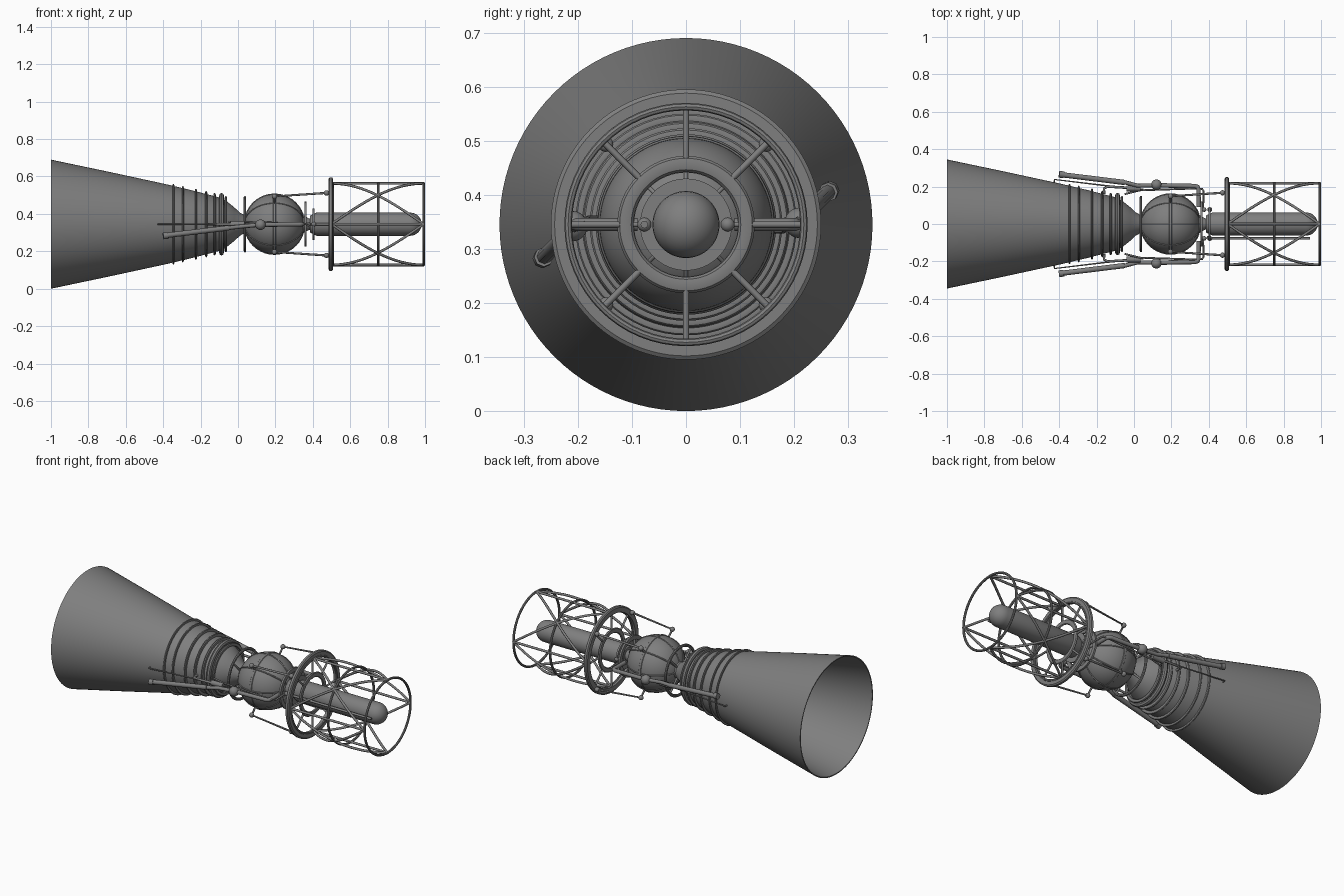
import bpy, bmesh
from math import sin, cos, pi, radians

if "Cube" in bpy.data.objects:
    bpy.data.objects.remove(bpy.data.objects["Cube"])

CZ = 0.345  # height of the long axis

# Dark grey metal for everything
METAL = bpy.data.materials.new('dark_metal')
METAL.diffuse_color = (.21, .21, .21, 1)
METAL.use_nodes = True
METAL.node_tree.nodes["Principled BSDF"].inputs["Base Color"].default_value = METAL.diffuse_color


def finish(ob, angle=35):
    ob.data.materials.clear()
    ob.data.materials.append(METAL)
    bpy.ops.object.select_all(action='DESELECT')
    ob.select_set(True)
    bpy.context.view_layer.objects.active = ob
    bpy.ops.object.shade_smooth_by_angle(angle=radians(angle))
    return ob


def lathe(name, profile, n=64, closed=False):
    """Spin (x, radius) points round the long axis."""
    bm = bmesh.new()
    rings = []
    for x, r in profile:
        if r < 1e-5:
            rings.append([bm.verts.new((x, 0, CZ))] * n)
        else:
            rings.append([bm.verts.new((x, r * cos(2 * pi * i / n), CZ + r * sin(2 * pi * i / n)))
                          for i in range(n)])
    pairs = list(zip(rings, rings[1:]))
    if closed:
        pairs.append((rings[-1], rings[0]))
    for a, b in pairs:
        for i in range(n):
            j = (i + 1) % n
            vs = list(dict.fromkeys([a[i], a[j], b[j], b[i]]))
            if len(vs) > 2:
                bm.faces.new(vs)
    bmesh.ops.recalc_face_normals(bm, faces=bm.faces)
    me = bpy.data.meshes.new(name)
    bm.to_mesh(me)
    bm.free()
    ob = bpy.data.objects.new(name, me)
    bpy.context.collection.objects.link(ob)
    return finish(ob)


def hoop(name, x, r, w, h):
    """Round-section ring: half width w along x, half height h radially."""
    return lathe(name, [(x + w * cos(k * pi / 4), r + h * sin(k * pi / 4)) for k in range(8)], closed=True)


def tubes(name, paths, radius):
    """Round tubes along one or more paths, measured from the long axis."""
    cu = bpy.data.curves.new(name, 'CURVE')
    cu.dimensions = '3D'
    cu.bevel_depth = radius
    cu.bevel_resolution = 2
    cu.use_fill_caps = True
    for path in paths:
        sp = cu.splines.new('POLY')
        sp.points.add(len(path) - 1)
        for p, (x, y, z) in zip(sp.points, path):
            p.co = (x, y, z + CZ, 1)
    ob = bpy.data.objects.new(name, cu)
    bpy.context.collection.objects.link(ob)
    bpy.ops.object.select_all(action='DESELECT')
    ob.select_set(True)
    bpy.context.view_layer.objects.active = ob
    bpy.ops.object.convert(target='MESH')
    return finish(bpy.context.object, 50)


def ball(name, p, r):
    bpy.ops.mesh.primitive_uv_sphere_add(segments=24, ring_count=12, radius=r,
                                         location=(p[0], p[1], p[2] + CZ))
    bpy.context.object.name = name
    return finish(bpy.context.object)


def polar(x, r, a):
    return (x, r * cos(a), r * sin(a))


def both(path):
    """Path plus its half-turn copy about the long axis."""
    return [path, [(x, -y, -z) for x, y, z in path]]


# Nozzle bell, open at the wide end
outer = [(-1, .345), (-.7, .282), (-.39, .215), (-.25, .182), (-.1, .143), (-.06, .122),
         (-.02, .09), (.01, .062), (.035, .048), (.06, .055)]
lathe('nozzle_bell', outer + [(x, r - .006) for x, r in reversed(outer)], 96, True)

# Stiffening rings on the bell
for i, (x, r, w, h) in enumerate([(-.345, .207, .005, .009), (-.295, .196, .005, .009),
                                  (-.225, .180, .006, .010), (-.17, .167, .006, .011),
                                  (-.125, .156, .007, .011), (-.088, .152, .013, .015),
                                  (-.065, .14, .007, .010)]):
    hoop(f'nozzle_ring_{i}', x, r, w, h)

# Throat ring with struts to the bell
hoop('throat_ring', .037, .142, .007, .009)
tubes('throat_struts', [[polar(.037, .142, k * pi / 2 + pi / 4), polar(.037, .045, k * pi / 2 + pi / 4)]
                        for k in range(4)], .006)

# Spherical tank, with raised bands
SX, SR = .195, .16
tank = [(SX - SR * cos(t * pi / 32), SR * sin(t * pi / 32)) for t in range(33)]
tank[-1] = (SX + SR, 0)
lathe('sphere_tank', tank, 64)
hoop('tank_girth_band', SX, SR, .008, .004)
tubes('tank_meridian_bands', [[polar(SX + SR * cos(t * pi / 20), SR * sin(t * pi / 20), k * pi / 4)
                               for t in range(2, 19)] for k in range(8)], .004)

# Neck and flanges between tank and core
lathe('neck', [(.33, 0), (.33, .06), (.355, .045), (.38, .03), (.41, .03), (.41, 0)], 48)
lathe('rear_flange', [(.355, .096), (.355, .12), (.366, .12), (.366, .096)], 64, True)
lathe('core_flange', [(.397, 0), (.397, .085), (.408, .085), (.408, 0)], 64)

# Core capsule with domed end
dome = [(.92 + .062 * sin(t * pi / 16), .062 * cos(t * pi / 16)) for t in range(9)]
dome[-1] = (.982, 0)
lathe('core_capsule', [(.385, 0), (.385, .045), (.42, .062)] + dome, 64)
tubes('core_side_pipe', [[(.39, -.07, 0), (.41, -.077, 0), (.94, -.077, 0)]], .007)
for n, s in (('front', -1), ('back', 1)):
    ball(f'core_valve_{n}', (.405, s * .077, 0), .013)
    ball(f'core_inlet_{n}', (.375, s * .077, 0), .012)

# Main mounting ring, inner ring and spokes
lathe('mount_ring', [(.485, .215), (.485, .243), (.49, .25), (.503, .25), (.508, .243), (.508, .215)], 96, True)
hoop('mount_inner_ring', .495, .112, .008, .015)
tubes('mount_spokes', [[polar(.495, .12, k * pi / 4), polar(.495, .22, k * pi / 4)] for k in range(8)], .006)

# Cage: hoops, long rails and crossed helical braces
for n, x in (('start', .505), ('middle', .75), ('end', .993)):
    hoop(f'cage_hoop_{n}', x, .218, .007, .007)
tubes('cage_rails', [[polar(.5, .218, k * pi / 2), polar(.995, .218, k * pi / 2)] for k in range(4)], .007)
tubes('cage_braces', [[polar(.5 + .493 * t / 16, .218, (k + abs(d - t / 16)) * pi / 2) for t in range(17)]
                      for k in range(4) for d in (0, 1)], .007)

# Diagonal thrust struts from tank to mounting ring
diag = [(k + .5) * pi / 2 for k in range(4)]
tubes('thrust_struts', [[polar(.195, .155, a), polar(.195, .21, a), polar(.49, .238, a)] for a in diag], .006)
for k, a in enumerate(diag):
    ball(f'strut_foot_{k}', polar(.195, .21, a), .014)
    ball(f'strut_head_{k}', polar(.473, .236, a), .014)

# Feed pipes down both sides
tubes('feed_pipes', both([(.345, -.09, 0), (.345, -.185, 0), (.34, -.198, 0), (.328, -.203, 0),
                          (.12, -.207, -.003)]), .012)
tubes('return_pipes', both([(.37, -.08, 0), (.372, -.175, 0), (.365, -.187, 0), (.33, -.19, .004),
                            (.03, -.18, .012), (-.05, -.16, .012)]), .005)

# Turbine balls, valve bodies and exhaust tubes
tubes('turbine_pipes', both([(.12, -.207, -.003), (.02, -.205, -.012), (-.05, -.223, -.02)]), .011)
tubes('exhaust_tubes', both([(-.05, -.222, -.02), (-.4, -.265, -.062)]), .014)
tubes('exhaust_cups', both([(-.375, -.263, -.06), (-.4, -.266, -.063)]), .018)
tubes('valve_bodies', both([(.035, -.19, 0), (-.04, -.19, 0)]), .016)
for n, s in (('front', -1), ('back', 1)):
    ball(f'turbine_{n}', (.12, s * .21, s * .003), .028)

# Thin gas lines along the bell
tubes('gas_lines', both([(.05, -.185, 0), (-.02, -.192, 0), (-.15, -.205, 0), (-.425, -.238, 0),
                         (-.428, -.22, 0)]), .004)
tubes('bell_feed_lines', both([(.03, -.19, 0), (-.14, -.2, 0), (-.16, -.19, 0), (-.16, -.16, 0)]), .007)
